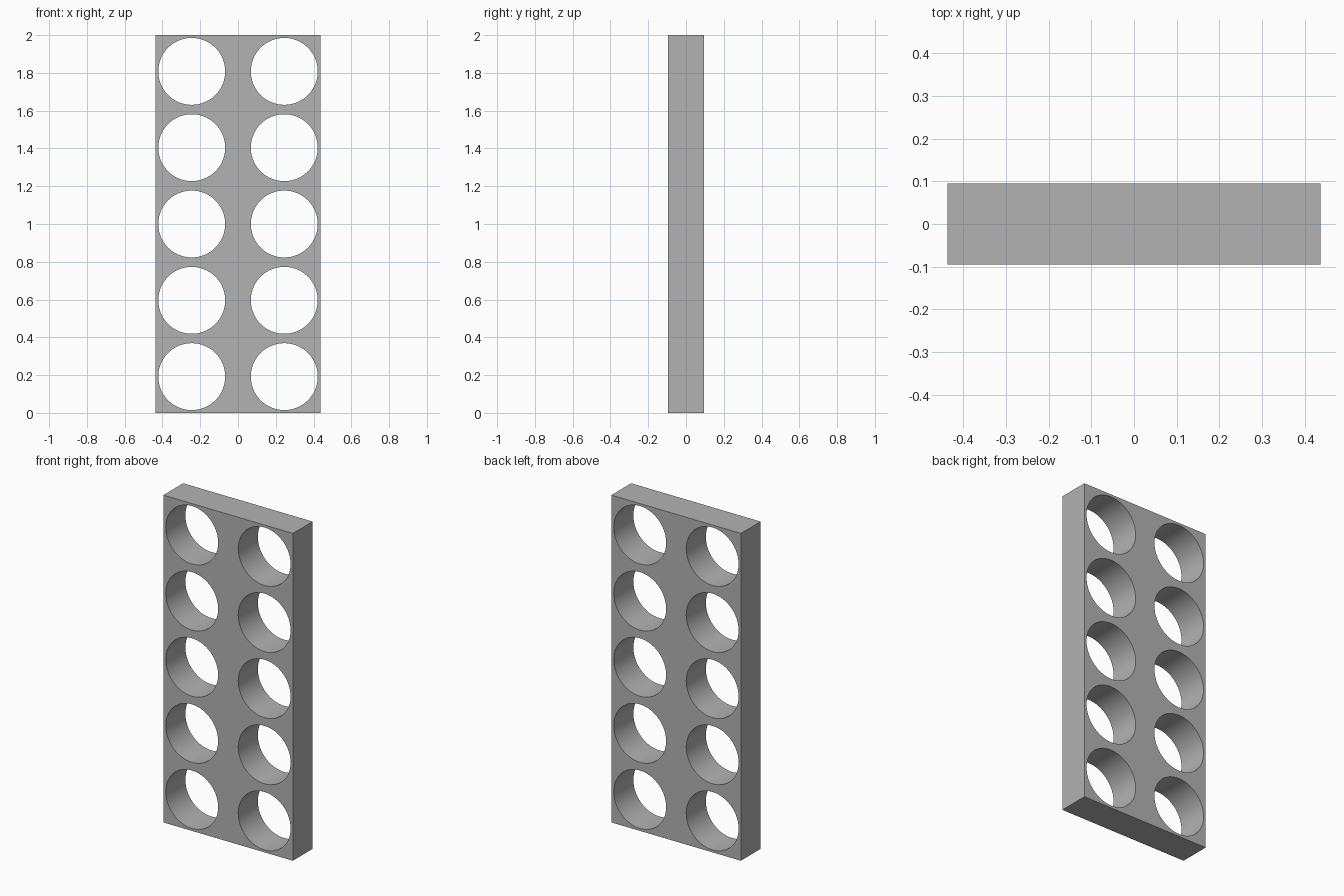
import bpy
import bmesh
import math
from mathutils import Matrix

WIDTH, DEPTH, HEIGHT = 0.875, 0.19, 2.0
HOLE_RADIUS, HOLE_X, HOLE_STEP = 0.177, 0.245, 0.404

cube = bpy.data.objects.get("Cube")
if cube:
    bpy.data.objects.remove(cube, do_unlink=True)

# Single grey material
grey = bpy.data.materials.new("plain_grey")
grey.use_nodes = True
colour = (0.45, 0.45, 0.45, 1)
grey.diffuse_color = colour
grey.node_tree.nodes["Principled BSDF"].inputs["Base Color"].default_value = colour


def make_object(name, bm):
    mesh = bpy.data.meshes.new(name)
    bm.to_mesh(mesh)
    bm.free()
    mesh.materials.append(grey)
    obj = bpy.data.objects.new(name, mesh)
    bpy.context.collection.objects.link(obj)
    return obj


# Solid upright slab
bm = bmesh.new()
bmesh.ops.create_cube(bm, size=1, matrix=Matrix.Translation((0, 0, HEIGHT / 2))
                      @ Matrix.Diagonal((WIDTH, DEPTH, HEIGHT, 1)))
plate = make_object("perforated_plate", bm)

# Two columns of five round cutters running front to back
bm = bmesh.new()
for x in (-HOLE_X, HOLE_X):
    for row in range(-2, 3):
        place = Matrix.Translation((x, 0, HEIGHT / 2 + row * HOLE_STEP))
        bmesh.ops.create_cone(bm, cap_ends=True, segments=96, radius1=HOLE_RADIUS,
                              radius2=HOLE_RADIUS, depth=DEPTH * 2,
                              matrix=place @ Matrix.Rotation(math.pi / 2, 4, "X"))
cutter = make_object("hole_cutter", bm)
cutter.hide_render = True

# Cut the holes, then discard the cutter
cut = plate.modifiers.new("holes", "BOOLEAN")
cut.operation = "DIFFERENCE"
cut.solver = "EXACT"
cut.object = cutter
bpy.ops.object.select_all(action="DESELECT")
plate.select_set(True)
bpy.context.view_layer.objects.active = plate
bpy.ops.object.modifier_apply(modifier=cut.name)
bpy.data.objects.remove(cutter, do_unlink=True)

# Smooth bores with crisp rims
bpy.ops.object.shade_smooth_by_angle(angle=math.radians(30))
